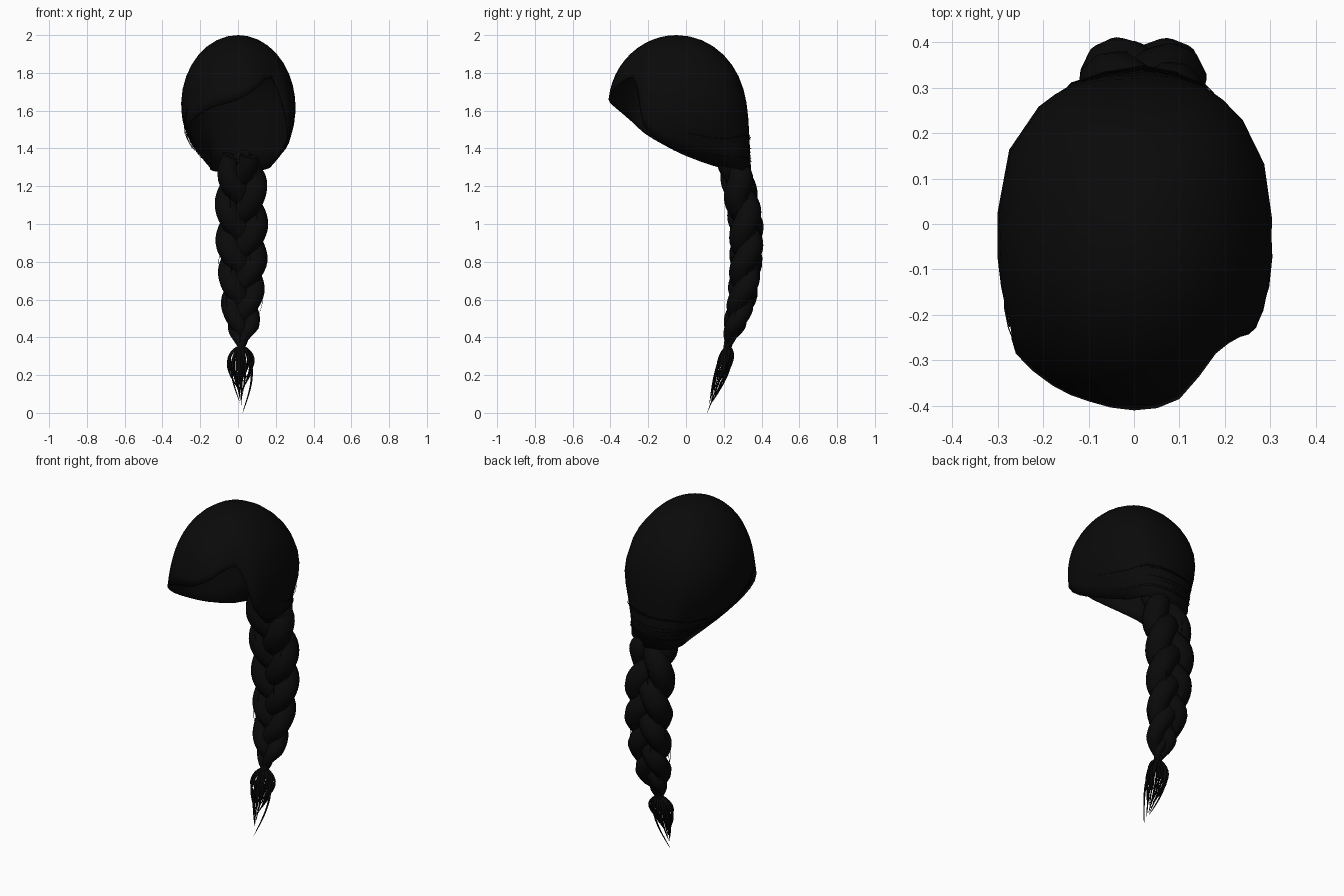
import bpy, bmesh, math, random
from mathutils import Vector

random.seed(4)
cube = bpy.data.objects.get("Cube")
if cube:
    bpy.data.objects.remove(cube)

hair = bpy.data.materials.new("black_hair")
hair.use_nodes = True
BLACK = (0.003, 0.003, 0.003, 1)
hair.diffuse_color = BLACK
bsdf = next(n for n in hair.node_tree.nodes if n.type == 'BSDF_PRINCIPLED')
bsdf.inputs["Base Color"].default_value = BLACK
bsdf.inputs["Roughness"].default_value = 0.8


def spline(a, b, c, d, t):
    """Smooth point between b and c."""
    return 0.5 * (2 * b + (c - a) * t + (2 * a - 5 * b + 4 * c - d) * t ** 2
                  + (3 * b - a - 3 * c + d) * t ** 3)


def lerp_table(table, z):
    """Interpolate rows of (z, values...) listed from high to low."""
    for hi, lo in zip(table, table[1:]):
        if z >= lo[0]:
            f = min(1, (hi[0] - z) / (hi[0] - lo[0]))
            return [a + (b - a) * f for a, b in zip(hi[1:], lo[1:])]
    return list(table[-1][1:])


def tubes(name, paths, sides):
    """One object of round strands; each path is a list of (point, radius)."""
    curve = bpy.data.curves.new(name, 'CURVE')
    curve.dimensions = '3D'
    curve.bevel_depth = 1
    curve.bevel_resolution = sides
    curve.use_fill_caps = True
    for path in paths:
        s = curve.splines.new('POLY')
        s.points.add(len(path) - 1)
        for p, (co, r) in zip(s.points, path):
            p.co = (*co, 1)
            p.radius = r
        s.use_smooth = True
    curve.materials.append(hair)
    obj = bpy.data.objects.new(name, curve)
    bpy.context.collection.objects.link(obj)


# Swept cap: a dome whose edge follows the fringe, the sides and the nape
CENTRE = Vector((0, -0.05, 1.62))
SIZE = Vector((0.305, 0.362, 0.38))
RIM = [Vector(p) for p in (
    (0, -.41, 1.66), (.1, -.385, 1.72), (.18, -.285, 1.78), (.23, -.25, 1.66),
    (.265, -.225, 1.52), (.27, -.13, 1.43), (.23, 0, 1.37), (.18, .16, 1.31),
    (.15, .29, 1.29), (.02, .345, 1.27), (-.13, .29, 1.28), (-.15, .17, 1.3),
    (-.2, 0, 1.36), (-.24, -.12, 1.42), (-.265, -.22, 1.48), (-.26, -.285, 1.54),
    (-.18, -.355, 1.6), (-.1, -.39, 1.63))]
STEPS, RINGS = 2, 12

edge = []
for i in range(len(RIM)):
    quad = [RIM[(i + k) % len(RIM)] for k in (-1, 0, 1, 2)]
    edge += [spline(*quad, s / STEPS) for s in range(STEPS)]


def dome_point(rim_point, t):
    q = Vector([(a - c) / s for a, c, s in zip(rim_point, CENTRE, SIZE)])
    reach = q.length
    phi = math.acos(q.z / reach) * t
    flat = Vector((q.x, q.y, 0)).normalized()
    # fuller corners behind the ears
    full = 0.09 * (2 * flat.x * max(0, flat.y)) ** 2 * math.sin(math.pi * t ** 1.5)
    d = flat * math.sin(phi) * (1 + full) + Vector((0, 0, math.cos(phi)))
    d *= 1 + (reach - 1) * t ** (7 if reach > 1 else 4)
    return CENTRE + Vector([a * s for a, s in zip(d, SIZE)])


bm = bmesh.new()
apex = bm.verts.new(CENTRE + Vector((0, 0, SIZE.z)))
rings = [[bm.verts.new(dome_point(e, k / RINGS)) for e in edge] for k in range(1, RINGS + 1)]
n = len(edge)
for j in range(n):
    bm.faces.new((apex, rings[0][j], rings[0][(j + 1) % n]))
    for up, low in zip(rings, rings[1:]):
        bm.faces.new((up[j], low[j], low[(j + 1) % n], up[(j + 1) % n]))
for f in bm.faces:
    f.smooth = True
mesh = bpy.data.meshes.new("swept_cap")
bm.to_mesh(mesh)
bm.free()
mesh.materials.append(hair)
cap = bpy.data.objects.new("swept_cap", mesh)
bpy.context.collection.objects.link(cap)
shell = cap.modifiers.new("thickness", 'SOLIDIFY')
shell.thickness = 0.012
shell.offset = -1

# Three-strand braid: z, centre x, centre y, half width, half depth
BRAID = [(1.36, .015, .22, .1, .06), (1.24, .015, .275, .135, .088),
         (1.0, .018, .318, .138, .084), (.8, .022, .318, .13, .084),
         (.6, .02, .298, .112, .076), (.46, .02, .255, .088, .054),
         (.39, .02, .23, .042, .03), (.35, .018, .222, .018, .016)]
TOP, BOTTOM, COUNT = 1.36, 0.35, 64
strands = []
for k in range(3):
    path = []
    for i in range(COUNT + 1):
        f = i / COUNT
        z = TOP + (BOTTOM - TOP) * f
        cx, cy, w, d = lerp_table(BRAID, z)
        a = 2 * math.pi * (1.55 * f + 0.3 * f * f + k / 3)
        path.append(((cx + 0.54 * w * math.sin(a),
                      cy + 0.3 * d * math.sin(2 * a), z), 0.48 * w + 0.002))
    strands.append(path)
tubes("braid_strands", strands, 3)

# Tie at the end of the braid
tubes("braid_tie", [[((.018, .225, .375), .024), ((.018, .218, .335), .02)]], 2)

# Loose tassel: strands bow out from the tie and gather at the tip
tassel = []
for k in range(24):
    a = k * 2.4
    spread = random.uniform(0.75, 1.05)
    end = 0 if k == 0 else random.uniform(0.03, 0.19)
    path = []
    for i in range(13):
        f = i / 12
        z = 0.355 + (end - 0.355) * f
        bow = math.sin(math.pi * f ** 0.75) * spread + 0.12 * f
        x = 0.016 + 0.066 * bow * math.cos(a)
        y = 0.222 - 0.11 * ((0.355 - z) / 0.355) ** 1.3 + 0.04 * bow * math.sin(a)
        path.append(((x, y, z), 0.0075 * (1 - f) ** 0.6 + 0.0004))
    tassel.append(path)
tubes("tassel_strands", tassel, 1)

# Fine wisps wrapped around the nape and hanging beside the braid
wisps = []
for k in range(16):
    j, t = random.randrange(12, 24), random.uniform(0.84, 0.97)
    path = []
    for i in range(7):
        p = dome_point(edge[(j + i) % n], t)
        out = (p - CENTRE).normalized() * (0.002 + 0.006 * math.sin(math.pi * i / 6))
        path.append((p + out, 0.0012))
    wisps.append(path)
for k in range(14):
    start, a = random.uniform(0.6, 1.3), random.uniform(0, 6.28)
    path = []
    for i in range(9):
        z = start - 0.02 * i
        cx, cy, w, d = lerp_table(BRAID, z)
        out = 0.88 + 0.14 * math.sin(math.pi * i / 8)
        path.append(((cx + w * out * math.cos(a), cy + d * out * math.sin(a), z), 0.0012))
    wisps.append(path)
tubes("loose_wisps", wisps, 0)
